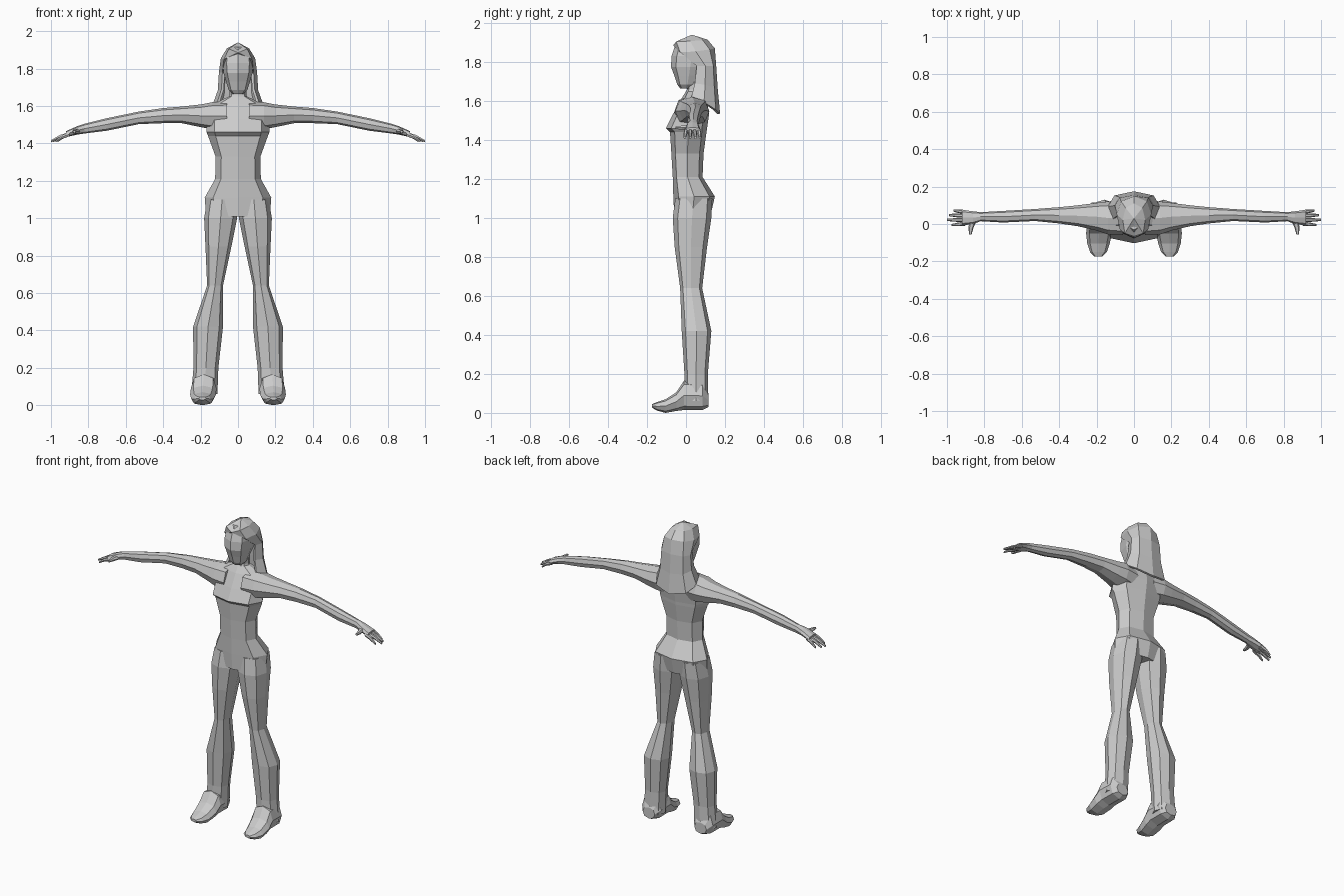
import bpy, bmesh, math

AXES = {'x': (0, 1, 2), 'y': (1, 0, 2), 'z': (2, 0, 1)}


def finish(name, bm, mirror=False):
    bmesh.ops.recalc_face_normals(bm, faces=bm.faces)
    me = bpy.data.meshes.new(name)
    bm.to_mesh(me)
    bm.free()
    ob = bpy.data.objects.new(name, me)
    bpy.context.collection.objects.link(ob)
    if mirror:
        mod = ob.modifiers.new("mirror", 'MIRROR')
        mod.use_mirror_merge = False
    return ob


def loft(name, axis, secs, n=8, mirror=False, power=0.85):
    """Capped tube along axis; each section is (position, a_min, a_max, b_min, b_max)."""
    bm = bmesh.new()
    k, a, b = AXES[axis]
    rings = []
    for t, a0, a1, b0, b1 in secs:
        ring = []
        for i in range(n):
            c, s = math.cos(2 * math.pi * i / n), math.sin(2 * math.pi * i / n)
            c = math.copysign(abs(c) ** power, c) if abs(c) > 1e-6 else 0
            s = math.copysign(abs(s) ** power, s) if abs(s) > 1e-6 else 0
            p = [0, 0, 0]
            p[k] = t
            p[a] = (a0 + a1) / 2 + c * (a1 - a0) / 2
            p[b] = (b0 + b1) / 2 + s * (b1 - b0) / 2
            ring.append(bm.verts.new(p))
        rings.append(ring)
    for r, q in zip(rings, rings[1:]):
        for i in range(n):
            j = (i + 1) % n
            bm.faces.new((r[i], r[j], q[j], q[i]))
    bm.faces.new(rings[0])
    bm.faces.new(rings[-1])
    return finish(name, bm, mirror)


# Torso, hips to neck base
loft("torso", 'z', [(z, -w, w, f, k) for z, w, f, k in (
    (1.01, .17, -.06, .125), (1.11, .178, -.065, .148), (1.21, .122, -.068, .085),
    (1.33, .12, -.075, .09), (1.44, .16, -.082, .105), (1.46, .168, -.103, .108),
    (1.53, .17, -.068, .118), (1.61, .135, -.025, .108), (1.65, .05, 0, .08))])

# Neck and head
loft("neck", 'z', [(1.6, -.06, .06, -.015, .09), (1.66, -.045, .045, .005, .08),
                   (1.74, -.045, .045, 0, .09)])
loft("head", 'z', [(z, -w, w, f, k) for z, w, f, k in (
    (1.665, .03, -.03, .03), (1.685, .05, -.045, .06), (1.73, .064, -.06, .09),
    (1.775, .077, -.077, .12), (1.83, .082, -.074, .135), (1.88, .075, -.058, .125),
    (1.915, .045, -.03, .09))])

# Legs and feet
loft("leg", 'z', [(1.1, .005, .165, -.055, .135), (1.0, .005, .181, -.068, .13),
                  (.85, .035, .174, -.058, .108), (.64, .08, .165, -.03, .083),
                  (.42, .08, .24, -.022, .13), (.2, .105, .238, -.008, .112),
                  (.06, .11, .25, -.008, .113)], mirror=True)
loft("foot", 'y', [(.115, .14, .225, .03, .1), (.085, .115, .25, .015, .16),
                   (-.01, .115, .252, .015, .165), (-.05, .118, .256, .01, .105),
                   (-.105, .13, .25, 0, .07), (-.15, .145, .235, .012, .055),
                   (-.175, .17, .21, .028, .045)], mirror=True)

# Arms with palms
loft("arm", 'x', [(.06, -.06, .11, 1.465, 1.625), (.14, -.055, .12, 1.475, 1.62),
                  (.2, -.035, .113, 1.487, 1.608), (.3, -.012, .1, 1.508, 1.597),
                  (.4, .003, .09, 1.508, 1.589), (.53, .016, .08, 1.503, 1.57),
                  (.7, .008, .07, 1.468, 1.535), (.82, .015, .063, 1.453, 1.505),
                  (.86, .0, .068, 1.447, 1.492), (.92, -.008, .076, 1.433, 1.465)],
     mirror=True)

# Fingers and thumb
for i, (root, tip, end) in enumerate(((.064, .072, .965), (.044, .048, .99),
                                      (.022, .022, 1.0), (.002, -.006, .975))):
    mid = (.905 + end) / 2
    loft(f"finger_{i + 1}", 'x', [
        (.9, root - .011, root + .011, 1.437, 1.462),
        (mid, (root + tip) / 2 - .01, (root + tip) / 2 + .01, 1.424, 1.446),
        (end, tip - .006, tip + .006, 1.405, 1.418)], n=6, mirror=True)
loft("thumb", 'y', [(.02, .84, .88, 1.453, 1.48), (-.02, .858, .885, 1.452, 1.475),
                    (-.055, .868, .882, 1.456, 1.47)], n=6, mirror=True)

# Long hair: U-shaped rows (half width, front y, back y, front z, back z)
bm = bmesh.new()
rows = []
for w, yf, yb, zf, zb in ((.06, -.05, .11, 1.905, 1.915), (.092, -.03, .148, 1.85, 1.87),
                          (.102, .055, .155, 1.78, 1.78), (.108, .045, .163, 1.69, 1.66),
                          (.14, .025, .175, 1.61, 1.535)):
    half = [(.82, 0), (1, .45), (.75, .85)]
    pts = [(-u, v) for u, v in half] + [(0, 1)] + half[::-1]
    rows.append([bm.verts.new((u * w, yf + v * (yb - yf), zf + v * v * (zb - zf)))
                 for u, v in pts])
for r, q in zip(rows, rows[1:]):
    for i in range(6):
        bm.faces.new((r[i], r[i + 1], q[i + 1], q[i]))
crown = bm.verts.new((0, .03, 1.94))
fringe = bm.verts.new((0, -.066, 1.885))
loop = rows[0] + [fringe]
for i in range(8):
    bm.faces.new((loop[i], loop[(i + 1) % 8], crown))
bm.faces.new((fringe, rows[0][0], rows[1][0]))
bm.faces.new((fringe, rows[1][6], rows[0][6]))
hair = finish("hair", bm)
solid = hair.modifiers.new("thickness", 'SOLIDIFY')
solid.thickness = .014
solid.offset = -1
